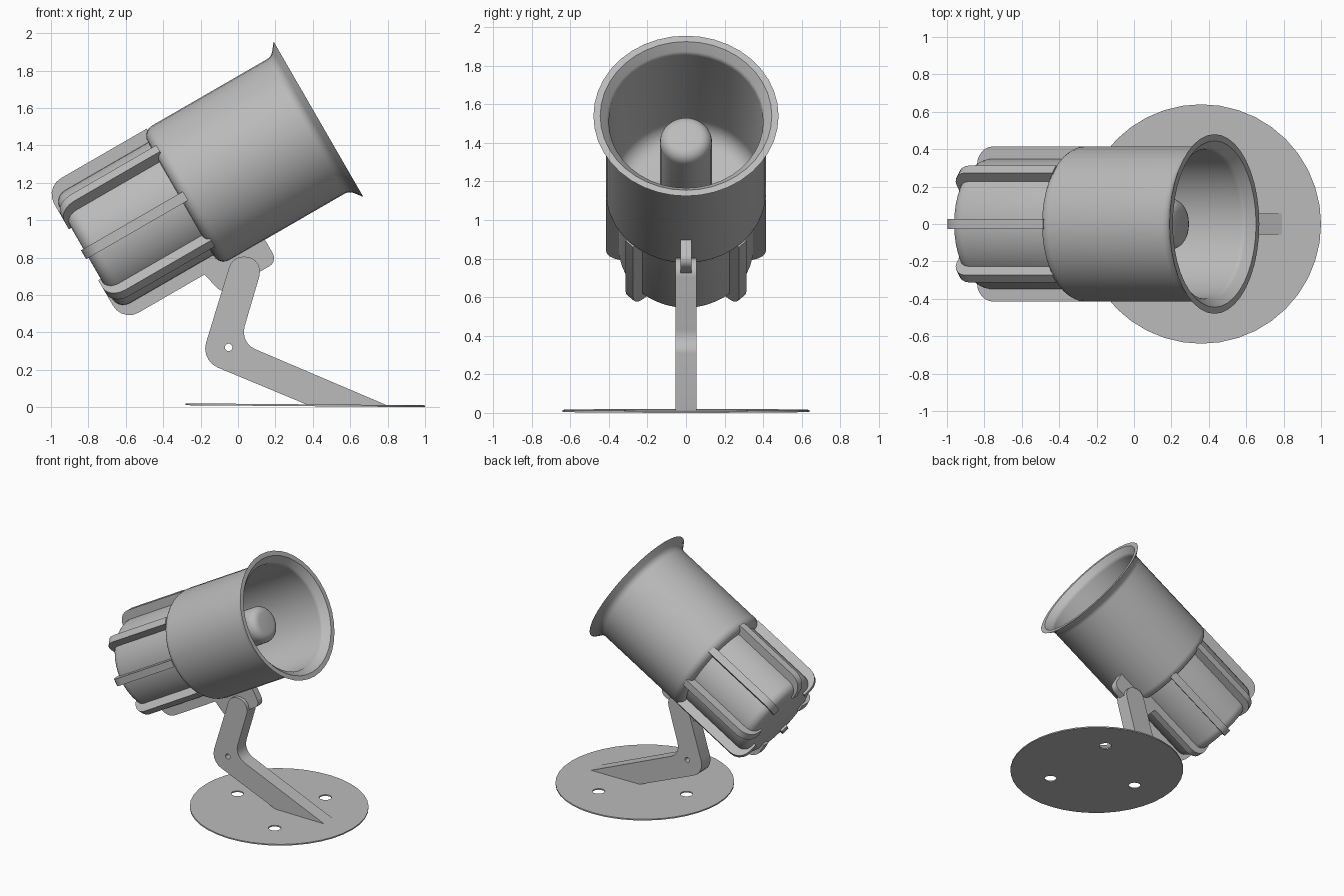
import bpy, bmesh, math
from mathutils import Matrix, Vector

cube = bpy.data.objects.get("Cube")
if cube:
    bpy.data.objects.remove(cube, do_unlink=True)

grey = bpy.data.materials.new("plain_grey")
grey.use_nodes = True
GREY = (0.5, 0.5, 0.5, 1)
grey.diffuse_color = GREY
grey.node_tree.nodes["Principled BSDF"].inputs["Base Color"].default_value = GREY

SIDES = 40
# Lamp frame: local z runs out of the mouth, local x points down
LAMP = Matrix.Translation((0.43, 0, 1.54)) @ Matrix.Rotation(math.radians(60), 4, 'Y')


def rounded(points, steps=5):
    """Turn (u, v, radius) corners into a 2D path with filleted corners."""
    path = []
    for i, (u, v, rad) in enumerate(points):
        p = Vector((u, v))
        if not rad:
            path.append(p)
            continue
        a = (Vector(points[i - 1][:2]) - p).normalized()
        b = (Vector(points[(i + 1) % len(points)][:2]) - p).normalized()
        half = a.angle(b) / 2
        centre = p + (a + b).normalized() * rad / math.sin(half)
        start = p + a * rad / math.tan(half) - centre
        end = p + b * rad / math.tan(half) - centre
        sweep = start.angle_signed(end)
        for k in range(steps + 1):
            path.append(centre + Matrix.Rotation(-sweep * k / steps, 2) @ start)
    return path


def circle(cu, cv, rad, n):
    return [Vector((cu + rad * math.cos(math.tau * k / n), cv + rad * math.sin(math.tau * k / n)))
            for k in range(n)]


def finish(name, bm, matrix):
    bmesh.ops.recalc_face_normals(bm, faces=bm.faces)
    mesh = bpy.data.meshes.new(name)
    bm.to_mesh(mesh)
    bm.free()
    mesh.materials.append(grey)
    ob = bpy.data.objects.new(name, mesh)
    bpy.context.collection.objects.link(ob)
    ob.matrix_world = matrix
    bpy.ops.object.select_all(action='DESELECT')
    ob.select_set(True)
    bpy.context.view_layer.objects.active = ob
    bpy.ops.object.shade_smooth_by_angle(angle=math.radians(35))
    return ob


def lathe(name, points):
    """Revolve a (radius, height) profile about the lamp axis."""
    bm = bmesh.new()
    verts = [bm.verts.new((p.x, 0, p.y)) for p in rounded(points)]
    edges = [bm.edges.new(pair) for pair in zip(verts, verts[1:])]
    bmesh.ops.spin(bm, geom=verts + edges, axis=(0, 0, 1), cent=(0, 0, 0),
                   angle=math.tau, steps=SIDES, use_merge=True)
    bmesh.ops.remove_doubles(bm, verts=bm.verts, dist=0.0005)
    return finish(name, bm, LAMP)


def plate(name, loops, thickness, matrix):
    """Extrude an outline (first loop) with holes (other loops) along y."""
    bm = bmesh.new()
    edges = []
    for loop in loops:
        vs = [bm.verts.new((p.x, -thickness / 2, p.y)) for p in loop]
        edges += [bm.edges.new((vs[i - 1], vs[i])) for i in range(len(vs))]
    bmesh.ops.triangle_fill(bm, edges=edges, use_beauty=True)
    new = bmesh.ops.extrude_face_region(bm, geom=bm.faces[:])["geom"]
    bmesh.ops.translate(bm, vec=(0, thickness, 0),
                        verts=[g for g in new if isinstance(g, bmesh.types.BMVert)])
    return finish(name, bm, matrix)


# Hollow barrel with a flared rim
lathe("barrel", [(0, -0.85, 0), (0.415, -0.85, 0.06), (0.415, -0.05, 0.06), (0.48, 0, 0),
                 (0.445, 0, 0), (0.4, -0.05, 0.04), (0.395, -0.82, 0.1), (0, -0.82, 0)])

# Narrower rear housing and the post inside the barrel
lathe("rear_housing", [(0, -1.435, 0), (0.35, -1.435, 0.07), (0.35, -0.83, 0), (0, -0.83, 0)])
lathe("centre_post", [(0, -0.21, 0), (0.135, -0.21, 0.06), (0.135, -0.82, 0)])

# Eight cooling fins around the rear housing
fin = rounded([(0.25, -0.82, 0), (0.415, -0.82, 0), (0.415, -1.45, 0.1), (0.25, -1.45, 0)])
for k in range(8):
    plate(f"fin_{k + 1}", [fin], 0.055, LAMP @ Matrix.Rotation(math.tau * k / 8, 4, 'Z'))

# Mounting lug under the barrel
lug = rounded([(0.39, -0.95, 0), (0.55, -0.91, 0.05), (0.55, -0.57, 0.05), (0.39, -0.57, 0)])
plate("mounting_lug", [lug], 0.055, LAMP)

# Bent support arm with a bolt hole at the elbow
arm = rounded([(-0.03, 0.805, 0.08), (0.145, 0.805, 0.08), (0.01, 0.345, 0.1), (0.79, 0.013, 0),
               (0.37, 0.013, 0), (-0.2, 0.25, 0.11)])
plate("support_arm", [arm, circle(-0.05, 0.32, 0.02, 16)], 0.11, Matrix())

# Thin, slightly tilted base disc with three screw holes
holes = [circle(0.365 * math.cos(a), 0.365 * math.sin(a), 0.045, 16)
         for a in (math.pi, math.pi / 3, -math.pi / 3)]
plate("base_disc", [circle(0, 0, 0.64, SIDES)] + holes, 0.01,
      Matrix.Translation((0.36, 0, 0.0105)) @ Matrix.Rotation(0.008, 4, 'Y')
      @ Matrix.Rotation(math.pi / 2, 4, 'X'))
